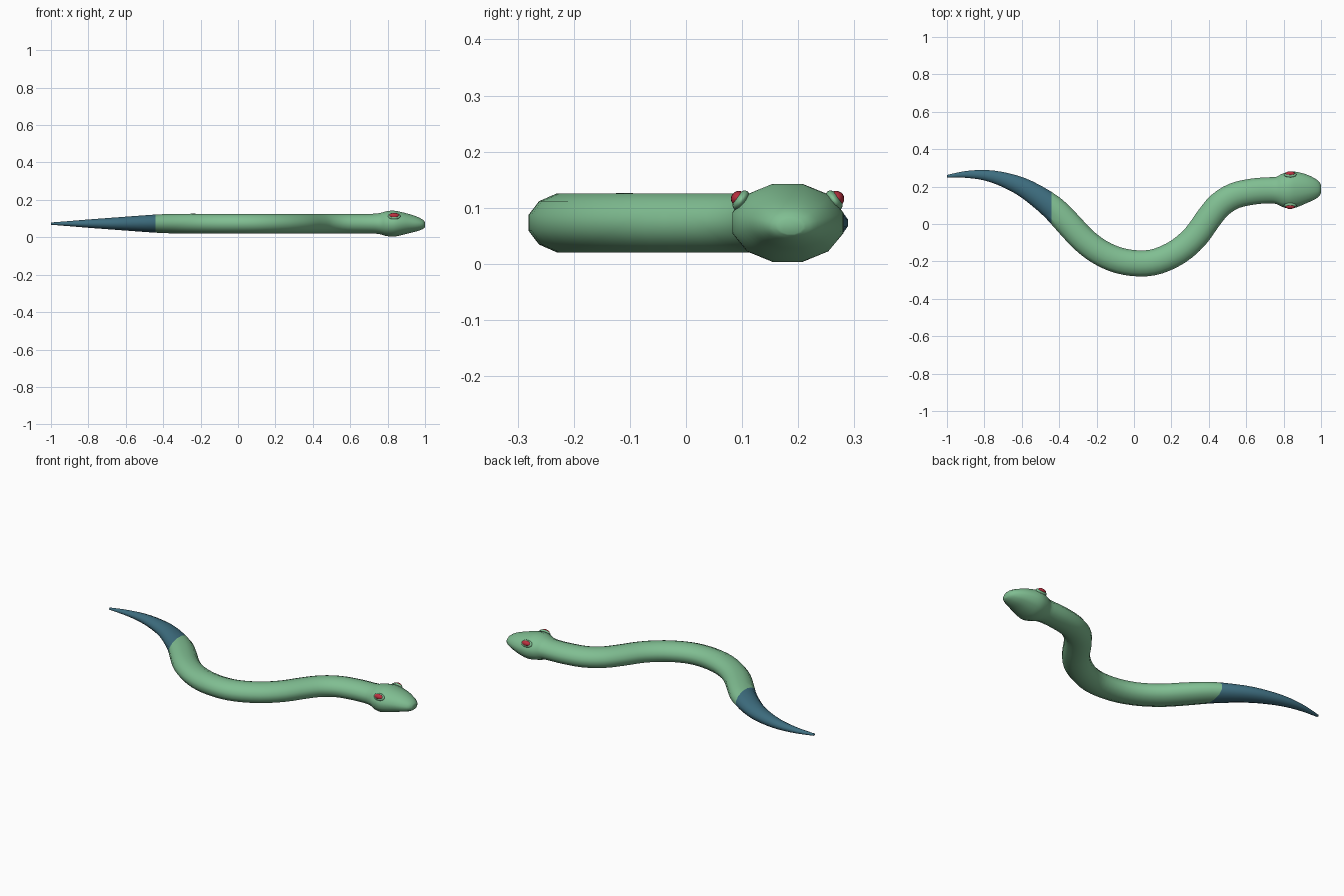
import bpy, bmesh, math
from mathutils import Vector

if "Cube" in bpy.data.objects:
    bpy.data.objects.remove(bpy.data.objects["Cube"])


def material(name, rgb):
    m = bpy.data.materials.new(name)
    m.diffuse_color = (*rgb, 1)
    m.use_nodes = True
    m.node_tree.nodes["Principled BSDF"].inputs["Base Color"].default_value = m.diffuse_color
    return m


green = material("snake green", (0.216, 0.515, 0.287))
blue = material("tail blue", (0.048, 0.156, 0.216))
red = material("eye red", (0.50, 0.03, 0.05))

# Stations along the snake: x, y, z centre, half width, half height
STATIONS = [
    (-1.00, .255, .073, .007, .006), (-.90, .265, .073, .018, .014),
    (-.79, .260, .073, .029, .023), (-.68, .232, .073, .041, .031),
    (-.57, .183, .073, .053, .039), (-.44, .092, .073, .066, .048),
    (-.35, .000, .073, .070, .052), (-.27, -.085, .073, .070, .053),
    (-.18, -.152, .073, .070, .053), (-.08, -.195, .073, .070, .053),
    (.03, -.211, .073, .070, .053), (.13, -.198, .073, .070, .053),
    (.24, -.145, .073, .070, .053), (.33, -.065, .073, .070, .053),
    (.40, .032, .073, .070, .053), (.46, .103, .073, .070, .053),
    (.54, .152, .073, .070, .053), (.64, .174, .073, .070, .053),
    (.72, .180, .073, .070, .053), (.76, .180, .073, .073, .057),
    (.79, .180, .073, .088, .066), (.83, .181, .073, .099, .070),
    (.87, .184, .073, .095, .063), (.92, .188, .073, .078, .050),
    (.96, .188, .071, .060, .038), (.988, .187, .069, .041, .025),
    (1.00, .187, .067, .022, .014),
]
SIDES, STEPS = 12, 3


def catmull(a, b, c, d, t):
    return [.5 * (2*q + (r-p)*t + (2*p-5*q+4*r-s)*t*t + (3*q-p-3*r+s)*t**3)
            for p, q, r, s in zip(a, b, c, d)]


# Smoothly interpolate the stations
rows, n = [], len(STATIONS)
for i in range(n - 1):
    pts = [STATIONS[min(max(i + k, 0), n - 1)] for k in (-1, 0, 1, 2)]
    rows += [catmull(*pts, s / STEPS) for s in range(STEPS)]
rows.append(STATIONS[-1])

# Body, head and tail as one loft
bm = bmesh.new()
rings = []
for i, (x, y, z, w, h) in enumerate(rows):
    a, b = rows[max(i - 1, 0)], rows[min(i + 1, len(rows) - 1)]
    d = Vector((b[0] - a[0], b[1] - a[1])).normalized()
    if x > .78:
        d = Vector((1, 0))
    ring = []
    for k in range(SIDES):
        t = 2 * math.pi * (k + .5) / SIDES
        u, v = w * 1.03 * math.cos(t), h * 1.03 * math.sin(t)
        ring.append(bm.verts.new((x - d.y * u, y + d.x * u, z + v)))
    rings.append(ring)
for r, s in zip(rings, rings[1:]):
    for k in range(SIDES):
        j = (k + 1) % SIDES
        bm.faces.new((r[k], r[j], s[j], s[k]))
bm.faces.new(rings[0])
bm.faces.new(rings[-1])
# Straight colour edge where the tail begins
bmesh.ops.bisect_plane(bm, geom=bm.verts[:] + bm.edges[:] + bm.faces[:],
                       plane_co=(-.44, 0, 0), plane_no=(1, 0, 0))
bmesh.ops.recalc_face_normals(bm, faces=bm.faces[:])
for f in bm.faces:
    f.smooth = True
    f.material_index = 1 if f.calc_center_median().x < -.44 else 0
mesh = bpy.data.meshes.new("snake_body")
bm.to_mesh(mesh)
bm.free()
mesh.materials.append(green)
mesh.materials.append(blue)
bpy.context.collection.objects.link(bpy.data.objects.new("snake_body", mesh))


# Eyes and the lids around them
def ball(name, loc, scale, tilt, mat):
    bpy.ops.mesh.primitive_uv_sphere_add(segments=16, ring_count=10, radius=1,
                                         location=loc, rotation=(tilt, 0, 0))
    ob = bpy.context.object
    ob.name = name
    ob.scale = scale
    ob.data.materials.append(mat)
    bpy.ops.object.shade_smooth()


for side, label in ((1, "left"), (-1, "right")):
    tilt = side * math.radians(35)
    ball(label + "_eyelid", (.835, .181 + side * .083, .113),
         (.034, .012, .020), tilt, green)
    ball(label + "_eye", (.835, .181 + side * .087, .116),
         (.026, .014, .014), tilt, red)
